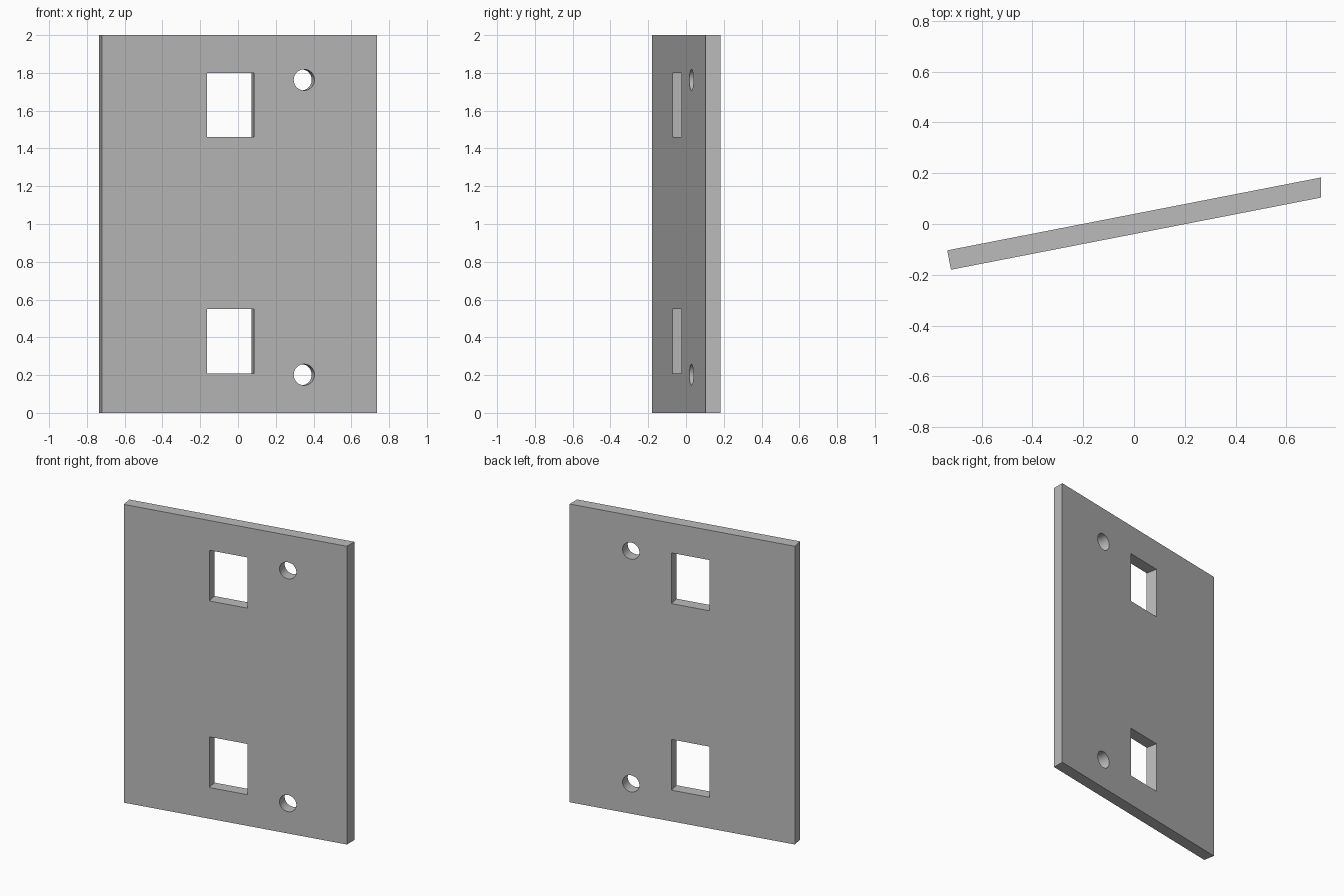
import bpy, bmesh, math
from mathutils import Matrix

cube = bpy.data.objects.get("Cube")
if cube:
    bpy.data.objects.remove(cube, do_unlink=True)

TILT = math.atan(0.195)
HALF_X, HALF_T, HEIGHT = 0.735, 0.0388, 2.0
turn = Matrix.Rotation(TILT, 4, 'Z')

grey = bpy.data.materials.new("plain grey")
grey.use_nodes = True
colour = (0.5, 0.5, 0.5, 1)
grey.diffuse_color = colour
grey.node_tree.nodes["Principled BSDF"].inputs["Base Color"].default_value = colour


def add_object(name, bm):
    mesh = bpy.data.meshes.new(name)
    bmesh.ops.recalc_face_normals(bm, faces=bm.faces)
    bm.to_mesh(mesh)
    bm.free()
    mesh.materials.append(grey)
    obj = bpy.data.objects.new(name, mesh)
    bpy.context.collection.objects.link(obj)
    return obj


# Tilted plate: square-cut on its right end, trimmed along y on its left end
slope = math.tan(TILT)
rise = HALF_T / math.cos(TILT)
near_x = -HALF_X + 2 * HALF_T * math.sin(TILT)
profile = [(-HALF_X, -HALF_X * slope + rise), (near_x, near_x * slope - rise),
           (HALF_X, HALF_X * slope - rise), (HALF_X, HALF_X * slope + rise)]
bm = bmesh.new()
base = bm.faces.new([bm.verts.new((x, y, 0)) for x, y in profile])
top = bmesh.ops.extrude_face_region(bm, geom=[base])["geom"]
bmesh.ops.translate(bm, vec=(0, 0, HEIGHT),
                    verts=[v for v in top if isinstance(v, bmesh.types.BMVert)])
plate = add_object("plate", bm)

# Cutters square to the plate: two windows and two bolt holes
bm = bmesh.new()
for z in (0.379, 1.63):
    place = turn @ Matrix.Translation((-0.047, 0, z)) @ Matrix.Diagonal((0.253, 0.4, 0.34, 1))
    bmesh.ops.create_cube(bm, size=1, matrix=place)
for z in (0.202, 1.763):
    place = turn @ Matrix.Translation((0.349, 0, z)) @ Matrix.Rotation(math.pi / 2, 4, 'X')
    bmesh.ops.create_cone(bm, cap_ends=True, segments=48, radius1=0.056,
                          radius2=0.056, depth=0.4, matrix=place)
cutter = add_object("hole_cutter", bm)
cutter.hide_render = True

# Cut the holes, then discard the cutter
cut = plate.modifiers.new("holes", 'BOOLEAN')
cut.operation, cut.solver, cut.object = 'DIFFERENCE', 'EXACT', cutter
bpy.ops.object.select_all(action='DESELECT')
plate.select_set(True)
bpy.context.view_layer.objects.active = plate
bpy.ops.object.modifier_apply(modifier=cut.name)
bpy.data.objects.remove(cutter, do_unlink=True)
bpy.ops.object.shade_smooth_by_angle(angle=math.radians(30))
